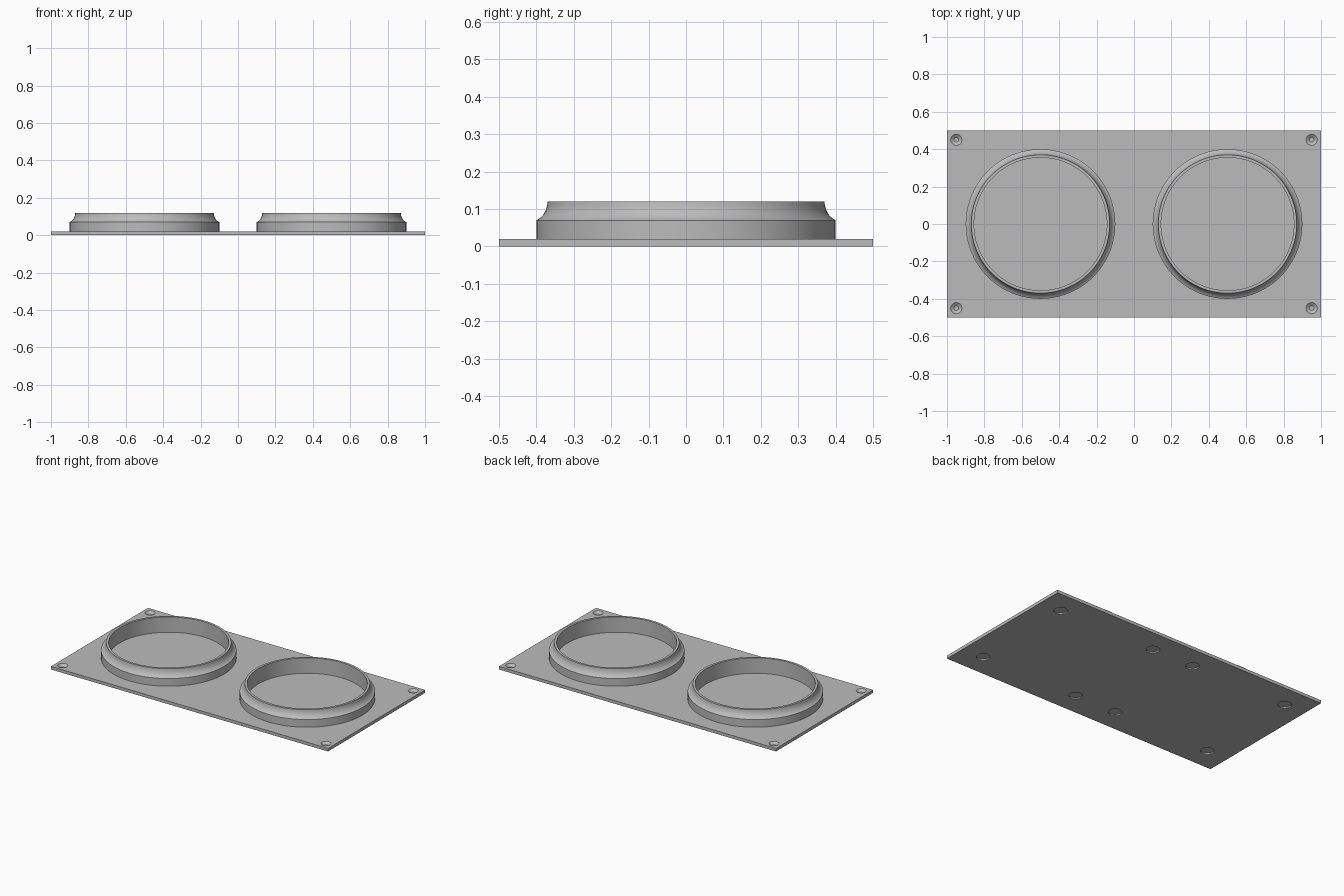
import bpy, bmesh, math
from mathutils import Matrix

if "Cube" in bpy.data.objects:
    bpy.data.objects.remove(bpy.data.objects["Cube"])

GREY = (0.5, 0.5, 0.5, 1)
mat = bpy.data.materials.new("mid_grey")
mat.use_nodes = True
mat.diffuse_color = GREY
mat.node_tree.nodes["Principled BSDF"].inputs["Base Color"].default_value = GREY

PLATE_TOP = 0.02


def make_object(name, bm):
    bmesh.ops.recalc_face_normals(bm, faces=bm.faces[:])
    mesh = bpy.data.meshes.new(name)
    bm.to_mesh(mesh)
    bm.free()
    mesh.materials.append(mat)
    obj = bpy.data.objects.new(name, mesh)
    bpy.context.collection.objects.link(obj)
    return obj


def add_cone(bm, x, y, z0, z1, r0, r1):
    bmesh.ops.create_cone(bm, cap_ends=True, segments=32, radius1=r0, radius2=r1,
                          depth=z1 - z0, matrix=Matrix.Translation((x, y, (z0 + z1) / 2)))


def lathe_ring(name, x, profile, steps=96):
    """Spin a closed (radius, height) profile about a vertical axis."""
    bm = bmesh.new()
    loops = []
    for i in range(steps):
        a = math.tau * i / steps
        loops.append([bm.verts.new((x + r * math.cos(a), r * math.sin(a), z))
                      for r, z in profile])
    n = len(profile)
    for i in range(steps):
        here, there = loops[i], loops[(i + 1) % steps]
        for j in range(n):
            k = (j + 1) % n
            bm.faces.new((here[j], there[j], there[k], here[k]))
    return make_object(name, bm)


# Base plate
bm = bmesh.new()
bmesh.ops.create_cube(bm, size=1, matrix=Matrix.Translation((0, 0, PLATE_TOP / 2))
                      @ Matrix.Diagonal((2, 1, PLATE_TOP, 1)))
plate = make_object("base_plate", bm)

# Cutters: countersunk corner dimples above, round pockets below
bm = bmesh.new()
for sy in (-1, 1):
    for sx in (-1, 1):
        add_cone(bm, sx * 0.95, sy * 0.45, 0.006, 0.0215, 0.012, 0.032)
        for ring_x in (-0.5, 0.5):
            add_cone(bm, ring_x + sx * 0.35, sy * 0.35, -0.01, 0.008, 0.04, 0.04)
cutter = make_object("recess_cutter", bm)
cutter.hide_render = True
cutter.hide_viewport = True
cut = plate.modifiers.new("recesses", 'BOOLEAN')
cut.operation = 'DIFFERENCE'
cut.solver = 'EXACT'
cut.object = cutter

# Collar profile: straight skirt, concave cove, thin lip, straight bore
cove = []
for i in range(9):
    t = i / 8
    a, b, c = (1 - t) ** 2, 2 * t * (1 - t), t * t
    cove.append((0.4 * a + 0.373 * b + 0.37 * c, 0.07 * a + 0.083 * b + 0.12 * c))
profile = [(0.355, PLATE_TOP), (0.4, PLATE_TOP)] + cove + [(0.355, 0.12)]

for name, x in (("right_collar", -0.5), ("left_collar", 0.5)):
    collar = lathe_ring(name, x, profile)
    bpy.ops.object.select_all(action='DESELECT')
    collar.select_set(True)
    bpy.context.view_layer.objects.active = collar
    bpy.ops.object.shade_smooth_by_angle(angle=math.radians(25))
